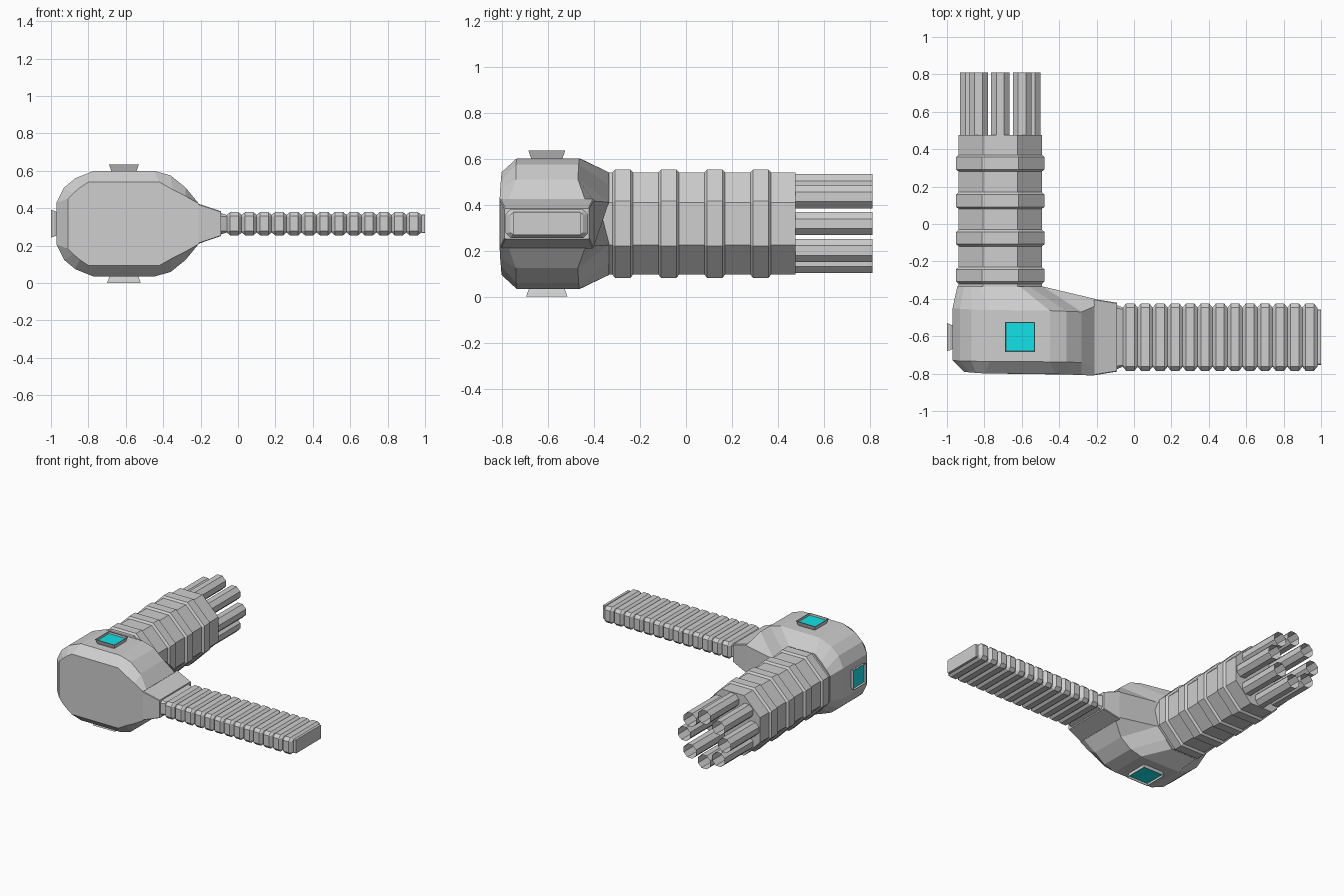
import bpy, bmesh, math
from mathutils import Vector, Matrix

if "Cube" in bpy.data.objects:
    bpy.data.objects.remove(bpy.data.objects["Cube"])

def material(name, col):
    m = bpy.data.materials.new(name)
    m.diffuse_color = (*col, 1)
    m.use_nodes = True
    m.node_tree.nodes["Principled BSDF"].inputs["Base Color"].default_value = m.diffuse_color
    return m

GREY = material("light grey", (0.62, 0.62, 0.62))
CYAN = material("bright cyan", (0.006, 0.76, 0.80))
CZ = 0.317          # height of the symmetry plane

def finish(name, bm, mats=(GREY,)):
    bmesh.ops.recalc_face_normals(bm, faces=bm.faces)
    me = bpy.data.meshes.new(name)
    bm.to_mesh(me)
    bm.free()
    for m in mats:
        me.materials.append(m)
    ob = bpy.data.objects.new(name, me)
    bpy.context.collection.objects.link(ob)
    return ob

def loft(name, rings, caps=True):
    bm = bmesh.new()
    vs = [[bm.verts.new(p) for p in r] for r in rings]
    n = len(vs[0])
    for a, b in zip(vs, vs[1:]):
        for i in range(n):
            bm.faces.new((a[i], a[(i + 1) % n], b[(i + 1) % n], b[i]))
    if caps:
        bm.faces.new(vs[0])
        bm.faces.new(vs[-1])
    return finish(name, bm)

def mirror_z(half):
    return half + [(x, y, 2 * CZ - z) for x, y, z in reversed(half)]

# Main housing: half outlines (x, z), mirrored top to bottom, lofted back
front = [(-.91, .45), (-.88, .48), (-.845, .51), (-.80, .54), (-.42, .54), (-.35, .50), (-.28, .465), (-.21, .425)]
full = [(-.97, .43), (-.93, .51), (-.87, .56), (-.77, .60), (-.45, .60), (-.36, .575), (-.28, .51), (-.21, .425)]
back = [(-.945, .41), (-.91, .45), (-.87, .495), (-.82, .54), (-.61, .54), (-.56, .485), (-.485, .41), (-.21, .415)]

def section(half, y0, y1, y_tip):
    n = len(half) - 2
    pts = [(x, y0 + (y1 - y0) * i / n, z) for i, (x, z) in enumerate(half[:-1])]
    return mirror_z(pts + [(half[-1][0], y_tip, half[-1][1])])

loft("housing", [section(front, -.79, -.808, -.81), section(full, -.73, -.74, -.77),
                 section(full, -.45, -.47, -.44), section(back, -.335, -.335, -.40)])

# Belt neck and ribbed belt: chamfered boxes lofted along x
def box_ring(x, hy, hz, c, cy=-.605):
    q = [(hy, hz - c), (hy - c, hz), (-hy + c, hz), (-hy, hz - c),
         (-hy, -hz + c), (-hy + c, -hz), (hy - c, -hz), (hy, -hz + c)]
    return [(x, cy + y, CZ + z) for y, z in q]

loft("belt_neck", [box_ring(-.215, .204, .108, .004), box_ring(-.09, .184, .066, .004)])
rings = [box_ring(-.10, .175, .06, .02)]
for k in range(13):
    x = -.06 + .08 * k
    rings += [box_ring(x, .158, .047, .008), box_ring(x + .018, .18, .062, .022),
              box_ring(x + .062, .18, .062, .022)]
rings += [box_ring(.98, .158, .047, .008), box_ring(.982, .148, .05, .004), box_ring(1.0, .148, .05, .004)]
loft("belt", rings)

# Octagonal gun casing with four raised bands
GX = -.715

def octagon(y, apothem):
    r = apothem / math.cos(math.pi / 8)
    return [(GX + r * math.cos(a), y, CZ + r * math.sin(a))
            for a in (math.pi / 8 + i * math.pi / 4 for i in range(8))]

rings = [octagon(-.40, .222)]
for k in range(4):
    y = -.32 + .2 * k
    rings += [octagon(y, .222), octagon(y + .012, .236), octagon(y + .078, .236), octagon(y + .09, .222)]
loft("gun_casing", rings + [octagon(.475, .222)])

# Eight hollow barrels in a ring
for i in range(8):
    a = i * math.pi / 4
    cx, cz = GX + .165 * math.cos(a), CZ + .165 * math.sin(a)
    pts = [(.054 * math.cos(t), .054 * math.sin(t)) for t in (math.pi / 8 + j * math.pi / 4 for j in range(8))]
    loft(f"barrel_{i + 1}", [[(cx + u, y, cz + v) for u, v in pts] for y in (.47, .81)], caps=False)

# Flared lamps with recessed cyan panes: top, bottom and outer side
def lamp(name, base, direction, depth, half):
    bm = bmesh.new()
    bmesh.ops.create_cube(bm, size=2)
    for v in bm.verts:
        s = half if v.co.z > 0 else half - .016
        v.co = Vector((v.co.x * s, v.co.y * s, depth if v.co.z > 0 else -.01))
    pane = max(bm.faces, key=lambda f: f.calc_center_median().z)
    bmesh.ops.inset_region(bm, faces=[pane], thickness=.006)
    bmesh.ops.inset_region(bm, faces=[pane], thickness=.001, depth=-.015)
    pane.material_index = 1
    rot = Vector((0, 0, 1)).rotation_difference(Vector(direction)).to_matrix().to_4x4()
    bm.transform(Matrix.Translation(base) @ rot)
    finish(name, bm, (GREY, CYAN))

lamp("top_lamp", (-.61, -.605, .60), (0, 0, 1), .034, .08)
lamp("bottom_lamp", (-.61, -.605, .034), (0, 0, -1), .034, .09)
lamp("side_lamp", (-.97, -.605, CZ), (-1, 0, 0), .03, .075)
